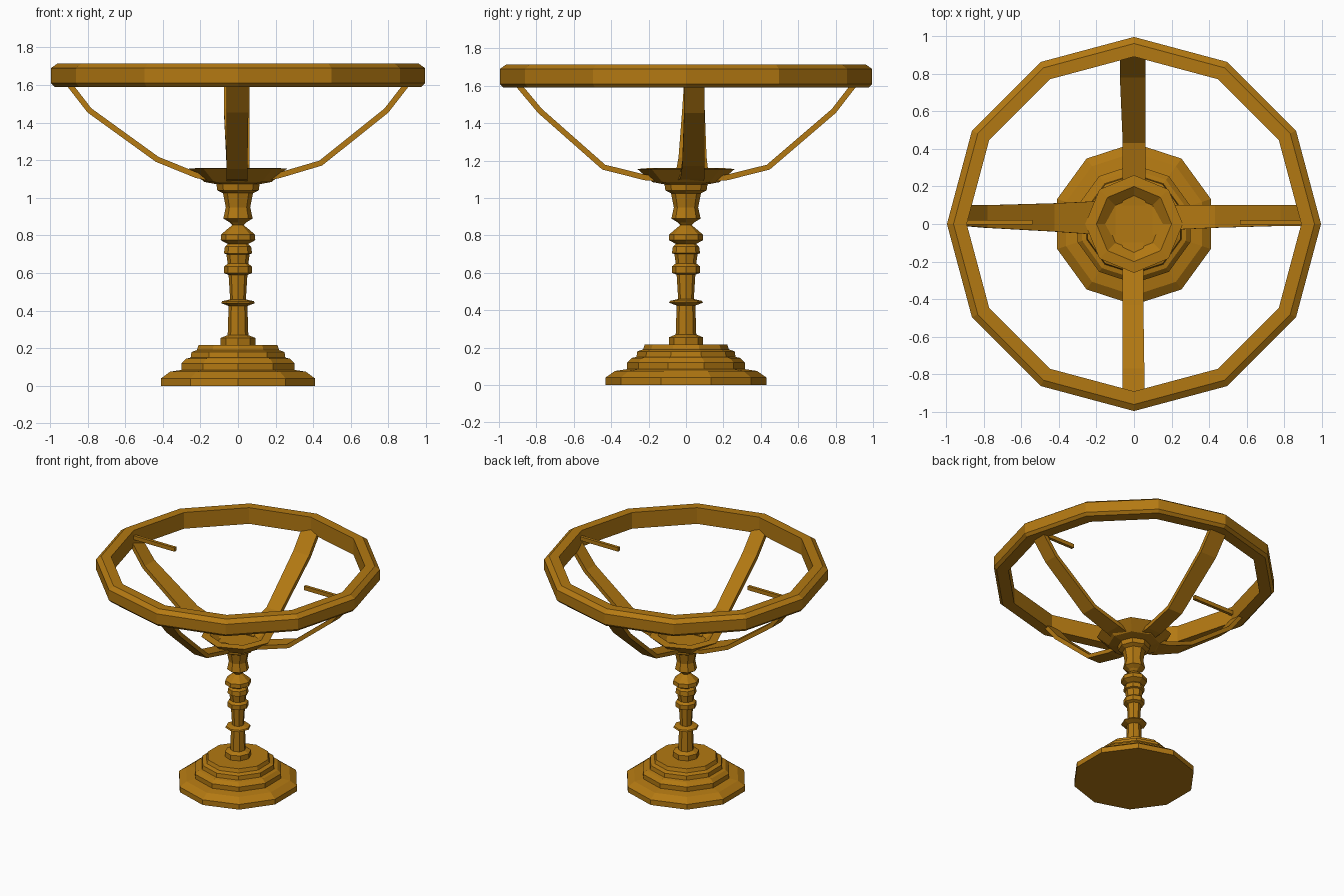
import bpy, bmesh, math
from mathutils import Vector

if "Cube" in bpy.data.objects:
    bpy.data.objects.remove(bpy.data.objects["Cube"])

gold = bpy.data.materials.new("antique_gold")
gold.diffuse_color = (0.45, 0.19, 0.006, 1)
gold.use_nodes = True
gold.node_tree.nodes["Principled BSDF"].inputs["Base Color"].default_value = gold.diffuse_color


def finish(name, bm):
    bmesh.ops.remove_doubles(bm, verts=bm.verts, dist=1e-5)
    bmesh.ops.recalc_face_normals(bm, faces=bm.faces)
    me = bpy.data.meshes.new(name)
    bm.to_mesh(me)
    bm.free()
    me.materials.append(gold)
    ob = bpy.data.objects.new(name, me)
    bpy.context.collection.objects.link(ob)
    return ob


def lathe(name, profile, sides, start=90, closed=False):
    """Revolve (radius, z) points; open profiles get capped at both ends."""
    bm = bmesh.new()
    rings = []
    for r, z in profile:
        ring = []
        for i in range(sides):
            a = math.radians(start) + 2 * math.pi * i / sides
            ring.append(bm.verts.new((r * math.cos(a), r * math.sin(a), z)))
        rings.append(ring)
    pairs = list(zip(rings, rings[1:]))
    if closed:
        pairs.append((rings[-1], rings[0]))
    else:
        bm.faces.new(rings[0])
        bm.faces.new(rings[-1])
    for a, b in pairs:
        for i in range(sides):
            j = (i + 1) % sides
            bm.faces.new((a[i], a[j], b[j], b[i]))
    return finish(name, bm)


def arm(name, angle, path, thick=0.03):
    """Flat bent strip; path rows are (radius, z, side_min, side_max)."""
    bm = bmesh.new()
    pts = [Vector((p[0], p[1])) for p in path]
    rings = []
    for i, (r, z, s0, s1) in enumerate(path):
        t = (pts[min(i + 1, len(pts) - 1)] - pts[max(i - 1, 0)]).normalized()
        n = Vector((-t.y, t.x)) * thick / 2
        ring = []
        for s, k in ((s0, 1), (s1, 1), (s1, -1), (s0, -1)):
            x, h = r + n.x * k, z + n.y * k
            c, d = math.cos(angle), math.sin(angle)
            ring.append(bm.verts.new((x * c - s * d, x * d + s * c, h)))
        rings.append(ring)
    for a, b in zip(rings, rings[1:]):
        for i in range(4):
            j = (i + 1) % 4
            bm.faces.new((a[i], a[j], b[j], b[i]))
    bm.faces.new(rings[0])
    bm.faces.new(rings[-1])
    return finish(name, bm)


def box(name, lo, hi):
    bm = bmesh.new()
    bmesh.ops.create_cube(bm, size=1)
    for v in bm.verts:
        v.co = [(l + h) / 2 + c * (h - l) for l, h, c in zip(lo, hi, v.co)]
    return finish(name, bm)


# Stepped foot
lathe("foot", [(0.43, 0), (0.43, 0.04), (0.38, 0.075), (0.315, 0.085),
               (0.315, 0.12), (0.29, 0.145), (0.265, 0.15), (0.26, 0.18),
               (0.23, 0.19), (0.22, 0.217)], 10)

# Turned stem
lathe("stem", [(0.092, 0.21), (0.092, 0.255), (0.055, 0.27), (0.05, 0.425),
               (0.09, 0.44), (0.085, 0.45), (0.042, 0.46), (0.05, 0.59),
               (0.074, 0.6), (0.074, 0.635), (0.055, 0.65), (0.062, 0.7),
               (0.075, 0.705), (0.07, 0.74), (0.055, 0.755), (0.092, 0.775),
               (0.09, 0.805), (0.055, 0.835), (0.03, 0.855), (0.045, 0.87),
               (0.078, 0.89), (0.065, 0.95), (0.08, 1.025), (0.11, 1.04),
               (0.115, 1.075), (0.1, 1.09)], 8)

# Shallow dish where the arms meet
lathe("dish", [(0.1, 1.07), (0.18, 1.085), (0.26, 1.155), (0.2, 1.16),
               (0.14, 1.11)], 8)

# Rim ring
lathe("rim_ring", [(0.89, 1.59), (0.975, 1.59), (0.995, 1.61), (0.995, 1.69),
                   (0.96, 1.715), (0.89, 1.715)], 12, 90, True)

# Four bent arms from dish to rim
arm("arm_right", 0, [(0.1, 1.095, -0.06, 0.09), (0.22, 1.12, -0.03, 0.1), (0.44, 1.185, -0.02, 0.1),
                     (0.79, 1.465, -0.01, 0.1), (0.91, 1.62, -0.01, 0.1)])
arm("arm_left", math.pi, [(0.1, 1.095, -0.12, 0.06), (0.22, 1.12, -0.12, 0.055), (0.43, 1.205, -0.11, 0.04),
                          (0.79, 1.465, -0.1, 0.02), (0.91, 1.62, -0.1, 0.01)])
arm("arm_back", math.pi / 2, [(0.1, 1.1, -0.06, 0.06), (0.22, 1.11, -0.06, 0.06), (0.44, 1.165, -0.06, 0.06),
                              (0.79, 1.465, -0.06, 0.075), (0.91, 1.62, -0.06, 0.075)])
arm("arm_front", -math.pi / 2, [(0.1, 1.1, -0.06, 0.05), (0.22, 1.11, -0.06, 0.05), (0.44, 1.165, -0.06, 0.05),
                                (0.78, 1.465, -0.06, 0.055), (0.91, 1.62, -0.06, 0.055)])

# Two small pins pointing inward from the rim
box("pin_right", (0.565, -0.003, 1.645), (0.9, 0.02, 1.675))
box("pin_left", (-0.9, -0.003, 1.645), (-0.54, 0.02, 1.675))
